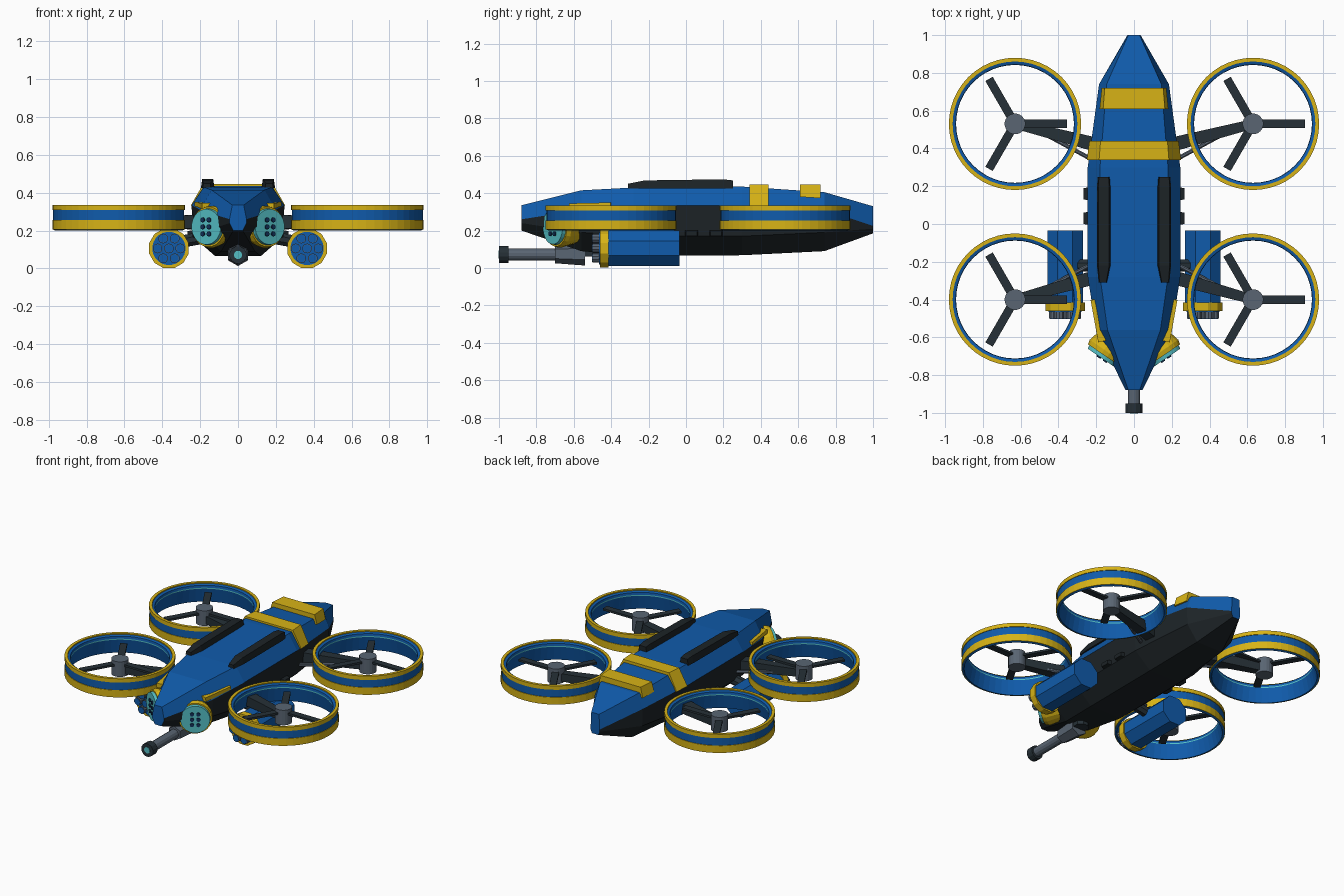
import bpy, bmesh, math
from mathutils import Vector

if "Cube" in bpy.data.objects:
    bpy.data.objects.remove(bpy.data.objects["Cube"])

COLOURS = {
    "blue": (0.005, 0.105, 0.41), "yellow": (0.68, 0.45, 0.008),
    "hull_black": (0.012, 0.017, 0.02), "dark_steel": (0.019, 0.03, 0.038),
    "grey": (0.1, 0.13, 0.17), "teal": (0.09, 0.52, 0.56), "navy": (0.006, 0.03, 0.1),
}
MATS = {}
for key, col in COLOURS.items():
    MATS[key] = bpy.data.materials.new(key)
    MATS[key].diffuse_color = (*col, 1)


def finish(name, bm, mats):
    bmesh.ops.recalc_face_normals(bm, faces=bm.faces)
    me = bpy.data.meshes.new(name)
    bm.to_mesh(me)
    bm.free()
    for m in mats:
        me.materials.append(MATS[m])
    ob = bpy.data.objects.new(name, me)
    bpy.context.collection.objects.link(ob)
    return ob


def loft(name, rings, mats, side=None, caps=True, wrap=False):
    """Skin closed rings of points; side[j] is the material of strip j."""
    bm = bmesh.new()
    vs = [[bm.verts.new(p) for p in r] for r in rings]
    n = len(rings[0])
    for i in range(len(vs) - (0 if wrap else 1)):
        a, b = vs[i], vs[(i + 1) % len(vs)]
        for j in range(n):
            k = (j + 1) % n
            f = bm.faces.new((a[j], a[k], b[k], b[j]))
            f.material_index = side[j] if side else 0
    if caps and not wrap:
        bm.faces.new(vs[0])
        bm.faces.new(vs[-1])
    return finish(name, bm, mats)


def rod(name, p, q, r, mat, r2=None, seg=16):
    """Cylinder or cone between two points."""
    p, q = Vector(p), Vector(q)
    d = (q - p).normalized()
    u = d.cross(Vector((0, 0, 1)) if abs(d.z) < 0.9 else Vector((0, 1, 0))).normalized()
    v = u.cross(d)
    rings = []
    for c, rad in ((p, r), (q, r if r2 is None else r2)):
        rings.append([c + rad * (math.cos(t) * u + math.sin(t) * v)
                      for t in [(k + 0.5) * 2 * math.pi / seg for k in range(seg)]])
    return loft(name, rings, [mat])


def beam(name, p, q, s1, s2, mat):
    """Rectangular bar; s1 and s2 are (width, height) at its ends."""
    p, q = Vector(p), Vector(q)
    d = (q - p).normalized()
    u = d.cross(Vector((0, 0, 1))).normalized()
    v = u.cross(d)
    rings = [[c + u * a * s[0] / 2 + v * b * s[1] / 2
              for a, b in ((1, 1), (-1, 1), (-1, -1), (1, -1))]
             for c, s in ((p, s1), (q, s2))]
    return loft(name, rings, [mat])


# Hull stations: y, top half width, seam half width, lower half width, keel half width,
# then heights of top, seam, lower edge, keel
HULL = [
    (-0.88, .03, .045, .045, .025, .335, .26, .24, .20),
    (-0.56, .14, .20, .19, .09, .415, .31, .19, .09),
    (-0.28, .18, .245, .24, .12, .43, .335, .17, .065),
    (0.30, .18, .245, .24, .12, .435, .335, .17, .068),
    (0.74, .145, .185, .18, .10, .405, .31, .19, .09),
    (1.0, .03, .035, .035, .025, .33, .225, .21, .185),
]


def hull_at(y):
    for a, b in zip(HULL, HULL[1:]):
        if a[0] <= y <= b[0]:
            t = (y - a[0]) / (b[0] - a[0])
            return [m + (n - m) * t for m, n in zip(a, b)]


def mirror_ring(y, half):
    return [(x, y, z) for x, z in half] + [(-x, y, z) for x, z in reversed(half)]


hull = loft("hull", [mirror_ring(s[0], list(zip(s[1:5], s[5:9]))) for s in HULL],
            ["blue", "hull_black"], side=[0, 1, 1, 1, 1, 1, 0, 0])
# Raised yellow stripes across the back
for name, y0, y1, drop in (("wide_stripe", .34, .44, 1.0), ("tail_stripe", .61, .72, .35)):
    rings = []
    for y in (y0, y1):
        s = hull_at(y)
        zt = 0.445
        x = s[1] + (s[2] - s[1]) * drop + .01
        rings.append(mirror_ring(y, [(s[1] + .008, zt), (x, s[5] + (s[6] - s[5]) * drop)]))
    loft(name, rings, ["yellow"])

# Rotor ducts: closed profile (radius, height) turned around the hub
DUCT = [(.333, .20), (.346, .205), (.35, .205), (.35, .255), (.346, .255), (.346, .308),
        (.35, .308), (.35, .335), (.33, .335), (.33, .328), (.314, .322),
        (.312, .306), (.312, .299)]
DUCT_MATS = [0, 1, 1, 1, 0, 1, 1, 1, 1, 0, 0, 2, 0]
for sx in (-1, 1):
    for label, cy, root_y, strut_y in (("rear", .53, .42, .34), ("front", -.40, -.28, -.21)):
        cx = sx * .63
        rings = []
        for k in range(48):
            t = 2 * math.pi * k / 48
            rings.append([(cx + r * math.cos(t), cy + r * math.sin(t), z) for r, z in DUCT])
        loft(label + "_duct", rings, ["blue", "yellow", "teal"], side=DUCT_MATS, wrap=True)
        rod(label + "_hub", (cx, cy, .21), (cx, cy, .315), .055, "grey", seg=20)
        for k in range(3):
            t = 2 * math.pi * k / 3
            c, s = math.cos(t), math.sin(t)
            beam(label + "_blade", (cx + .03 * c, cy + .03 * s, .285),
                 (cx + .275 * c, cy + .275 * s, .285), (.045, .014), (.045, .014), "dark_steel")
        # Arm and thin brace back to the hull
        beam(label + "_arm", (sx * .2, root_y, .245), (cx, cy, .25), (.075, .075), (.05, .05),
             "dark_steel")
        rod(label + "_brace", (sx * .22, strut_y, .215), (sx * .5, cy - (cy - root_y) * .35, .235),
            .012, "grey", seg=8)

    # Roof rail with tapered ends
    rail = []
    for y, w, h in ((-.31, .022, .012), (-.22, .036, .03), (.2, .036, .036), (.25, .032, .03)):
        x = sx * (.16 if y > -.3 else .165)
        rail.append([(x - w, y, .425), (x + w, y, .425), (x + w * .8, y, .438 + h),
                     (x - w * .8, y, .438 + h)])
    loft("roof_rail", rail, ["hull_black"])

    # Side vents
    for y in (.03, .16):
        beam("side_vent", (sx * .235, y, .185), (sx * .268, y, .185), (.07, .034), (.06, .026),
             "hull_black")

    # Under-slung launcher pod
    px, pz = sx * .365, .106
    rod("launcher_pod", (px, -.43, pz), (px, -.035, pz), .102, "blue", seg=8)
    rod("pod_collar", (px, -.46, pz), (px, -.415, pz), .108, "yellow", seg=12)
    rod("pod_face", (px, -.466, pz), (px, -.45, pz), .088, "blue", seg=24)
    rod("pod_mount", (sx * .2, -.22, .16), (px, -.22, .13), .035, "dark_steel", seg=8)
    for k in range(7):
        t = k * math.pi / 3
        r = 0 if k == 6 else .06
        bx, bz = px + r * math.cos(t), pz + r * math.sin(t)
        rod("launcher_tube", (bx, -.50, bz), (bx, -.46, bz), .026, "grey", seg=10)
        rod("tube_cap", (bx, -.503, bz), (bx, -.50, bz), .022, "blue", seg=10)

    # Angled lamp: yellow housing, teal lens, navy emitters
    d = Vector((sx * math.sin(.6), -math.cos(.6), 0))
    u = Vector((-d.y, d.x, 0))
    c = Vector((sx * .16, -.70, .22))
    rod("lamp_housing", c - d * .14, c - d * .03, .085, "yellow", .112, seg=20)
    rod("lamp_bezel", c - d * .03, c - d * .005, .112, "yellow", .106, seg=20)
    rod("lamp_lens", c - d * .02, c + d * .015, .099, "teal", .094, seg=24)
    for a in (-.02, .02):
        for b in (-.037, 0, .037):
            e = c + u * a + Vector((0, 0, b))
            rod("lamp_emitter", e, e + d * .022, .013, "navy", seg=10)
    # Brow above the lamp
    beam("lamp_brow", (sx * .165, -.62, .33), (sx * .215, -.40, .34), (.05, .03), (.03, .02),
         "yellow")

# Chin gun
rod("gun_base", (0, -.70, .075), (0, -.54, .075), .05, "grey", .062, seg=6)
rod("gun_mount", (0, -.52, .06), (0, -.52, .13), .05, "dark_steel", seg=8)
rod("gun_barrel", (0, -.96, .072), (0, -.68, .072), .032, "grey", seg=12)
rod("gun_muzzle", (0, -1.0, .072), (0, -.95, .072), .046, "dark_steel", seg=12)
rod("gun_lens", (0, -1.002, .072), (0, -.998, .072), .022, "teal", seg=12)

for m in bpy.data.materials:
    if m.users and not m.is_grease_pencil:
        m.use_nodes = True
        m.node_tree.nodes["Principled BSDF"].inputs["Base Color"].default_value = m.diffuse_color
